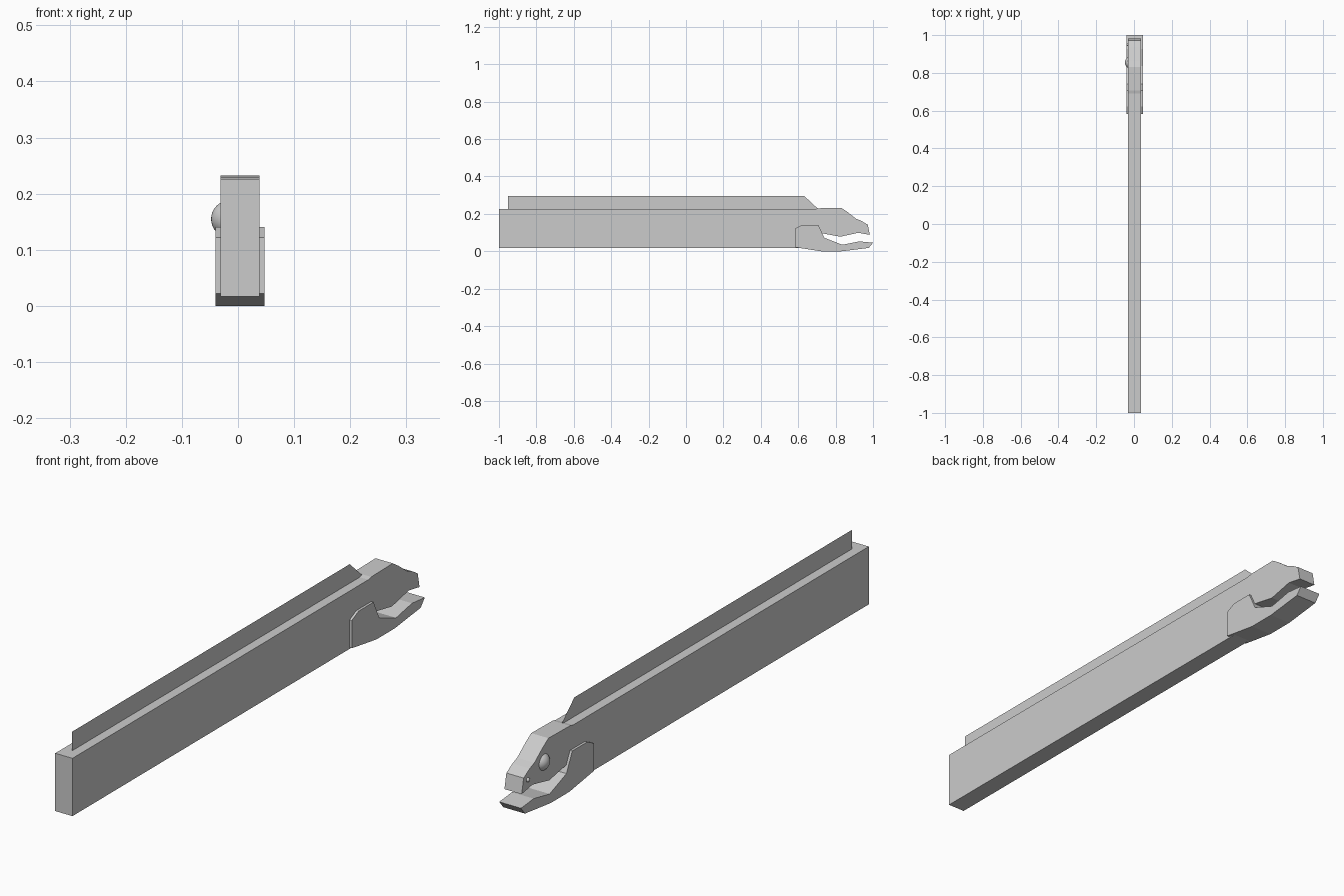
import bpy, bmesh

if "Cube" in bpy.data.objects:
    bpy.data.objects.remove(bpy.data.objects["Cube"])

CX = 0.0035  # mid-plane of the body


def new_object(name, bm):
    mesh = bpy.data.meshes.new(name)
    bm.to_mesh(mesh)
    bm.free()
    obj = bpy.data.objects.new(name, mesh)
    bpy.context.collection.objects.link(obj)
    return obj


def slab(name, profile, half_width):
    """Side profile (y, z) extruded across x; zero width leaves a flat sheet."""
    bm = bmesh.new()
    face = bm.faces.new([bm.verts.new((CX - half_width, y, z)) for y, z in profile])
    if half_width:
        ext = bmesh.ops.extrude_face_region(bm, geom=[face])
        verts = [v for v in ext["geom"] if isinstance(v, bmesh.types.BMVert)]
        bmesh.ops.translate(bm, verts=verts, vec=(2 * half_width, 0, 0))
        bmesh.ops.recalc_face_normals(bm, faces=bm.faces)
    return new_object(name, bm)


def ball(name, location, radius, segments):
    bpy.ops.mesh.primitive_uv_sphere_add(
        segments=segments, ring_count=segments // 2, radius=radius, location=location)
    bpy.context.object.name = name
    bpy.ops.object.shade_smooth()


# Long body with upper snout
slab("body_and_head", [
    (-1.0, 0.017), (0.68, 0.017), (0.729, 0.096), (0.825, 0.078),
    (0.921, 0.099), (0.983, 0.088), (0.972, 0.142), (0.937, 0.163),
    (0.91, 0.174), (0.862, 0.211), (0.83, 0.232), (0.707, 0.230),
    (0.69, 0.226), (-1.0, 0.226)], 0.0345)

# Wider lower jaw wrapping the head
slab("lower_jaw", [
    (0.583, 0.022), (0.62, 0.016), (0.723, 0.0), (0.83, 0.0),
    (0.977, 0.018), (1.0, 0.046), (0.927, 0.053), (0.836, 0.035),
    (0.74, 0.072), (0.707, 0.141), (0.622, 0.141), (0.583, 0.122)], 0.0435)

# Paper-thin crest along the back
slab("back_fin", [(-0.952, 0.226), (0.707, 0.226), (0.633, 0.295), (-0.952, 0.295)], 0)

# Eye and nostril on the left side only
ball("eye", (-0.015, 0.855, 0.155), 0.033, 32)
ball("nostril", (-0.031, 0.949, 0.127), 0.008, 16)
